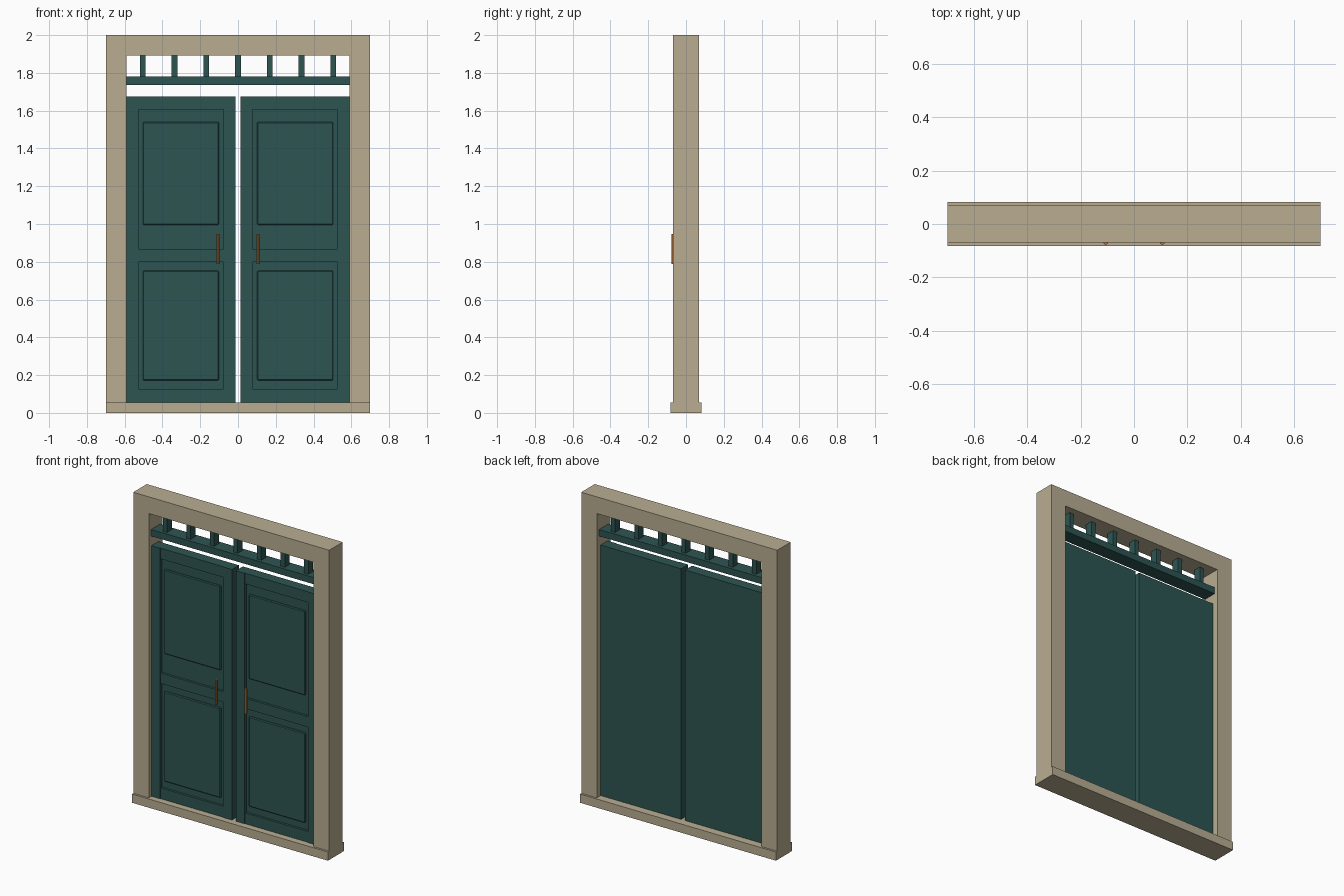
import bpy, math

if "Cube" in bpy.data.objects:
    bpy.data.objects.remove(bpy.data.objects["Cube"])


def material(name, color):
    m = bpy.data.materials.new(name)
    m.diffuse_color = (*color, 1)
    m.use_nodes = True
    m.node_tree.nodes["Principled BSDF"].inputs["Base Color"].default_value = m.diffuse_color
    return m


STONE = material("sandstone beige", (0.49, 0.42, 0.29))
TEAL = material("dark teal paint", (0.026, 0.091, 0.085))
COPPER = material("copper", (0.45, 0.17, 0.035))


def box(name, x, y, z, mat, bevel=0):
    """Box from (min, max) ranges on each axis."""
    bpy.ops.mesh.primitive_cube_add(size=1, location=[sum(r) / 2 for r in (x, y, z)])
    o = bpy.context.object
    o.name = name
    o.scale = [abs(r[1] - r[0]) for r in (x, y, z)]
    bpy.ops.object.transform_apply(location=False, rotation=False, scale=True)
    o.data.materials.append(mat)
    if bevel:
        mod = o.modifiers.new("bevel", 'BEVEL')
        mod.width = bevel
        mod.segments = 1
    return o


IN, OUT, D = 0.589, 0.70, 0.069     # opening half width, outer half width, frame half depth
SILL = 0.056

# Surround: sill, header
box("sill", (-OUT, OUT), (-0.082, 0.082), (0, SILL), STONE)
box("header", (-IN, IN), (-D, D), (1.892, 2.0), STONE)

# Transom bar and its short balusters
box("transom_bar", (-IN, IN), (-0.045, 0.045), (1.737, 1.78), TEAL)
for i in range(7):
    x = (i - 3) * 2 * IN / 7
    box("transom_baluster", (x - 0.015, x + 0.015), (-0.025, 0.025), (1.78, 1.892), TEAL)

# Both sides: jamb, door leaf, stiles, rails, raised panels, pull handle
X0, X1, Z0, Z1 = 0.014, IN, SILL, 1.674
for s, side in ((-1, "left"), (1, "right")):
    def part(name, x, y, z, mat, bevel=0):
        return box(side + "_" + name, (s * x[0], s * x[1]), y, z, mat, bevel)

    part("jamb", (IN, OUT), (-D, D), (SILL, 2.0), STONE)
    part("door_slab", (X0, X1), (-0.024, 0.03), (Z0, Z1), TEAL)
    front = (-0.042, -0.024)
    part("inner_stile", (X0, 0.076), front, (Z0, Z1), TEAL)
    part("outer_stile", (0.528, X1), front, (Z0, Z1), TEAL)
    for name, z in (("bottom", (Z0, 0.126)), ("lock", (0.80, 0.867)), ("top", (1.605, Z1))):
        part(name + "_rail", (0.076, 0.528), (-0.039, -0.024), z, TEAL)
    for name, z in (("lower", (0.172, 0.753)), ("upper", (0.996, 1.541))):
        part(name + "_panel", (0.101, 0.504), (-0.036, -0.02), z, TEAL, 0.005)

    bpy.ops.mesh.primitive_cylinder_add(vertices=8, radius=0.009, depth=0.16,
                                        location=(s * 0.106, -0.069, 0.868))
    handle = bpy.context.object
    handle.name = side + "_pull_handle"
    handle.data.materials.append(COPPER)
